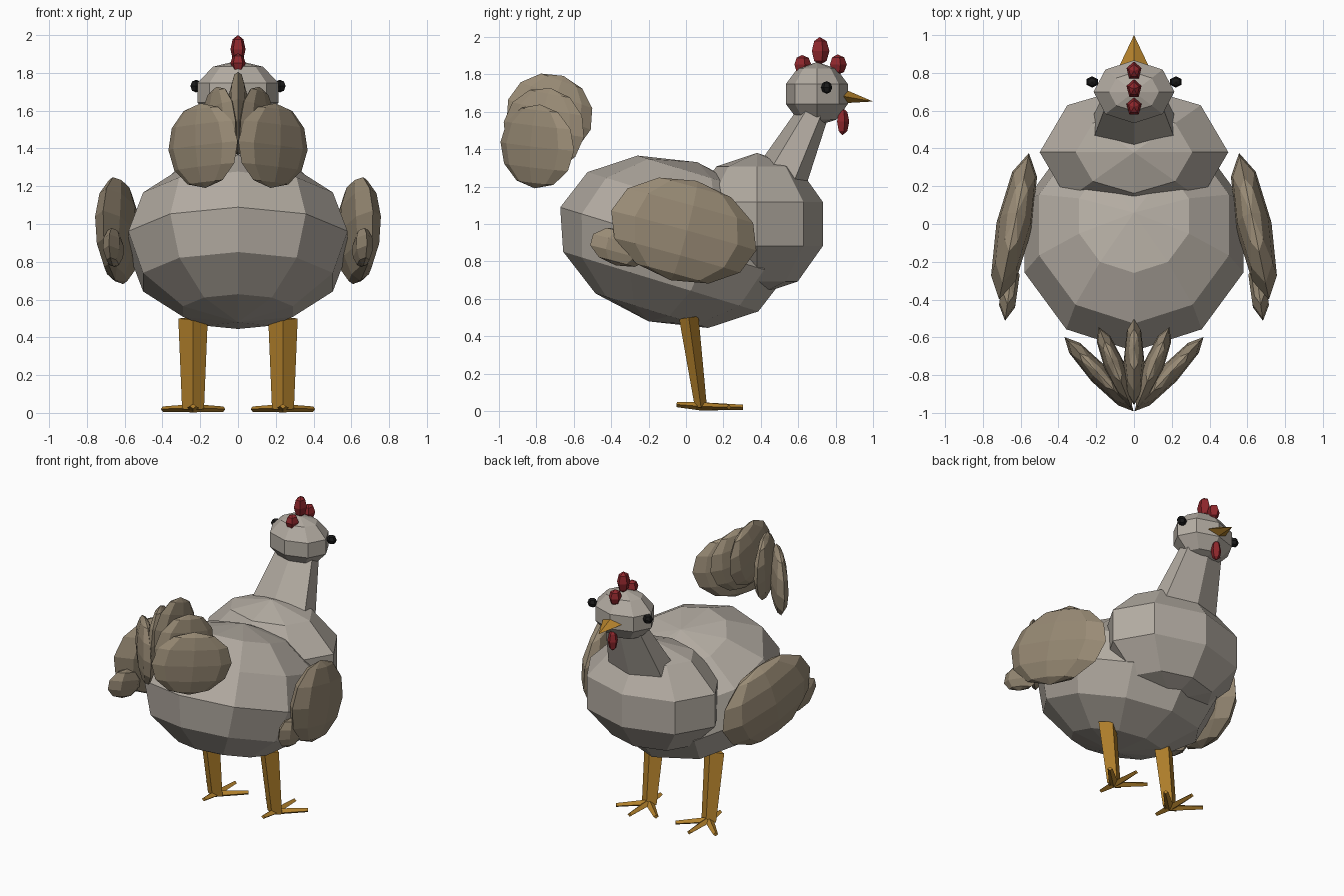
import bpy, bmesh, math
from mathutils import Vector, Euler, Matrix

if "Cube" in bpy.data.objects:
    bpy.data.objects.remove(bpy.data.objects["Cube"])


def material(name, rgb):
    m = bpy.data.materials.new(name)
    m.diffuse_color = (*rgb, 1)
    m.use_nodes = True
    m.node_tree.nodes["Principled BSDF"].inputs["Base Color"].default_value = m.diffuse_color
    return m


CREAM = material("cream", (0.45, 0.41, 0.36))
TAN = material("tan", (0.32, 0.26, 0.18))
RED = material("red", (0.27, 0.02, 0.025))
ORANGE = material("orange", (0.45, 0.22, 0.025))
BLACK = material("black", (0.01, 0.01, 0.01))


def finish(name, bm, mat):
    bmesh.ops.recalc_face_normals(bm, faces=bm.faces)
    me = bpy.data.meshes.new(name)
    bm.to_mesh(me)
    bm.free()
    me.materials.append(mat)
    ob = bpy.data.objects.new(name, me)
    bpy.context.collection.objects.link(ob)
    return ob


def ball(name, loc, radii, segs, rings, mat, rot=(0, 0, 0)):
    """Faceted ellipsoid; rot in degrees."""
    bm = bmesh.new()
    r = Euler([math.radians(a) for a in rot]).to_matrix().to_4x4()
    mtx = Matrix.Translation(loc) @ r @ Matrix.Diagonal((*radii, 1))
    bmesh.ops.create_uvsphere(bm, u_segments=segs, v_segments=rings, radius=1, matrix=mtx)
    return finish(name, bm, mat)


def taper(name, a, b, ra, rb, n, mat):
    """Tapered prism from a to b; ra, rb = (sideways, upright) radii."""
    a, b = Vector(a), Vector(b)
    d = (b - a).normalized()
    u = Vector((1, 0, 0))
    u = (u - d * u.dot(d)).normalized()
    v = d.cross(u)
    bm = bmesh.new()
    rings = []
    for c, r in ((a, ra), (b, rb)):
        angles = [2 * math.pi * i / n for i in range(n)]
        rings.append([bm.verts.new(c + u * r[0] * math.sin(t) + v * r[1] * math.cos(t))
                      for t in angles])
    for i in range(n):
        j = (i + 1) % n
        bm.faces.new((rings[0][i], rings[0][j], rings[1][j], rings[1][i]))
    bm.faces.new(rings[0])
    bm.faces.new(rings[1])
    bmesh.ops.remove_doubles(bm, verts=bm.verts, dist=1e-4)
    return finish(name, bm, mat)


# Body, chest, neck, head
ball("body", (0, -0.07, 0.905), (0.61, 0.63, 0.445), 10, 6, CREAM, (-17, 0, 0))
ball("chest", (0, 0.38, 1.0), (0.525, 0.37, 0.38), 8, 5, CREAM)
taper("neck", (0, 0.47, 1.17), (0, 0.69, 1.61), (0.27, 0.155), (0.16, 0.08), 6, CREAM)
ball("head", (0, 0.70, 1.695), (0.225, 0.175, 0.17), 8, 5, CREAM)

# Beak, comb, wattle
taper("beak", (0, 0.80, 1.69), (0, 1.0, 1.655), (0.095, 0.048), (0, 0), 4, ORANGE)
for y, z, ry, rz in ((0.62, 1.852, 0.05, 0.052), (0.715, 1.925, 0.052, 0.075),
                     (0.81, 1.852, 0.05, 0.055)):
    ball("comb", (0, y, z), (0.042, ry, rz), 5, 4, RED)
ball("wattle", (0, 0.837, 1.548), (0.036, 0.036, 0.073), 5, 4, RED)

# Centre tail feather
ball("tail_feather_middle", (0, -0.73, 1.585), (0.055, 0.235, 0.22), 8, 6, TAN, (-20, 0, 0))

for side, s in (("right", 1), ("left", -1)):
    ball("eye_" + side, (s * 0.222, 0.752, 1.73), (0.035, 0.03, 0.034), 6, 4, BLACK)

    # Wing and its trailing feather
    ball("wing_" + side, (s * 0.635, -0.012, 0.965), (0.095, 0.41, 0.275), 8, 6, TAN,
         (-15, 0, s * 11.5))
    ball("wing_tip_" + side, (s * 0.66, -0.35, 0.875), (0.052, 0.17, 0.10), 6, 5, TAN,
         (-15, 0, s * 8))

    # Fanned tail feathers
    ball("tail_feather_inner_" + side, (s * 0.10, -0.76, 1.505), (0.055, 0.235, 0.225), 8, 6, TAN,
         (-10, 0, -s * 22))
    ball("tail_feather_outer_" + side, (s * 0.185, -0.795, 1.415), (0.055, 0.27, 0.225), 8, 6, TAN,
         (-5, 0, -s * 43))

    # Leg and toes
    x = s * 0.238
    taper("leg_" + side, (x, 0.015, 0.50), (x, 0.08, 0.02), (0.078, 0.052), (0.058, 0.032), 4, ORANGE)
    for tx, ty, tz in ((0, 0.305, 0.02), (0.16, 0.23, 0.02), (-0.16, 0.23, 0.02), (0, -0.05, 0.035)):
        taper("toe_" + side, (x, 0.08, 0.025), (x + tx, ty, tz),
              (0.032, 0.022), (0.016, 0.014), 4, ORANGE)
